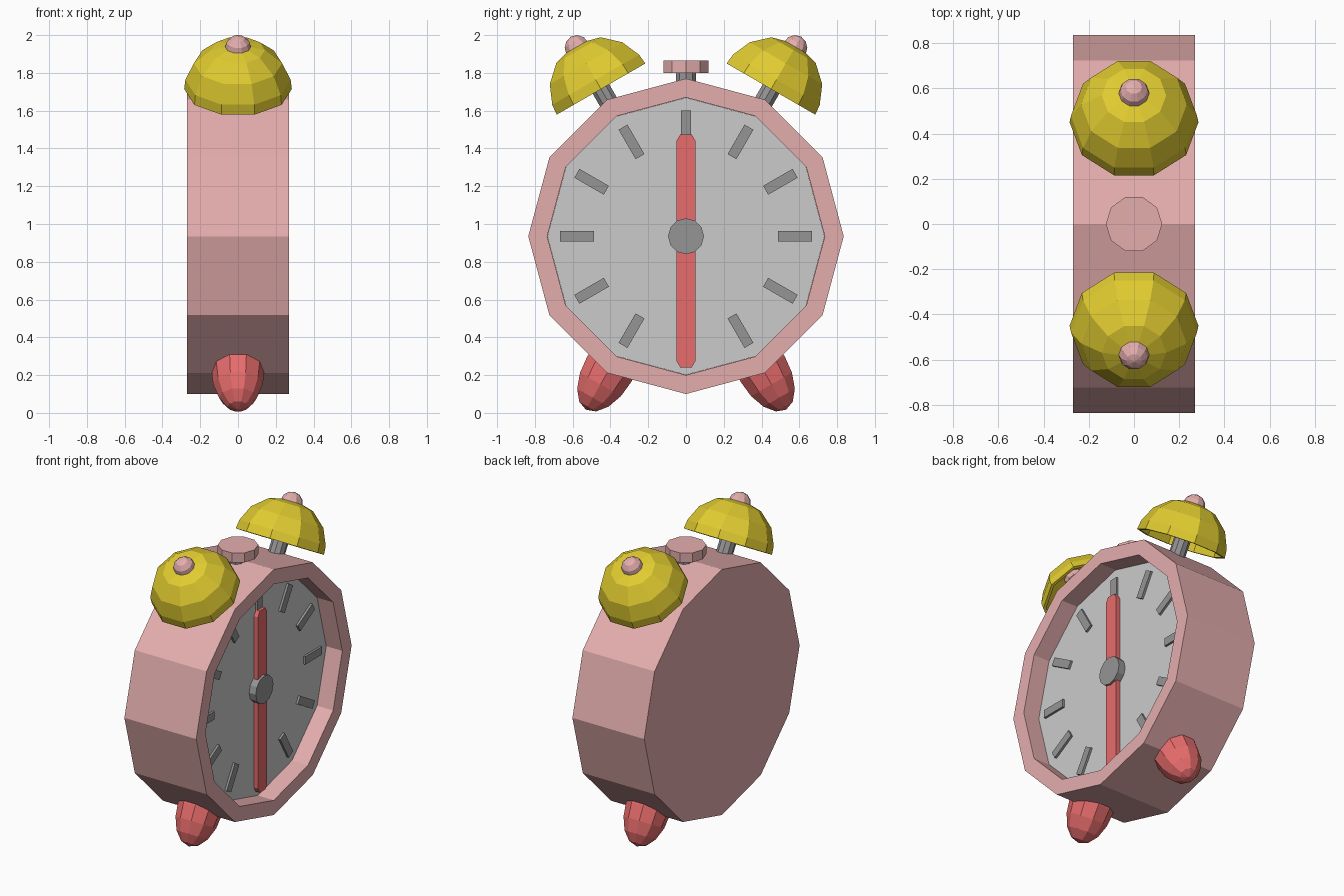
import bpy, bmesh
from math import sin, cos, pi, radians
from mathutils import Matrix, Vector

if "Cube" in bpy.data.objects:
    bpy.data.objects.remove(bpy.data.objects["Cube"])

CZ = 0.935  # height of the clock centre


def material(name, rgb):
    m = bpy.data.materials.new(name)
    m.diffuse_color = (*rgb, 1)
    m.use_nodes = True
    m.node_tree.nodes["Principled BSDF"].inputs["Base Color"].default_value = m.diffuse_color
    return m


PINK = material("pink", (0.78, 0.42, 0.42))
RED = material("red", (0.8, 0.15, 0.15))
GOLD = material("gold", (0.75, 0.6, 0.03))
DARK = material("dark_grey", (0.3, 0.3, 0.3))
PALE = material("pale_grey", (0.68, 0.68, 0.68))


def finish(name, bm, matrix, mat):
    bmesh.ops.remove_doubles(bm, verts=bm.verts, dist=1e-5)
    bmesh.ops.transform(bm, matrix=matrix, verts=bm.verts)
    bmesh.ops.recalc_face_normals(bm, faces=bm.faces)
    me = bpy.data.meshes.new(name)
    bm.to_mesh(me)
    bm.free()
    me.materials.append(mat)
    ob = bpy.data.objects.new(name, me)
    bpy.context.collection.objects.link(ob)
    return ob


def lathe(name, profile, segs, matrix, mat):
    """Turn (radius, height) points around local z; end points may be on the axis."""
    bm = bmesh.new()
    rings = []
    for r, h in profile:
        if r < 1e-6:
            rings.append([bm.verts.new((0, 0, h))])
        else:
            rings.append([bm.verts.new((r * cos(2 * pi * i / segs), r * sin(2 * pi * i / segs), h))
                          for i in range(segs)])
    for k, (a, b) in enumerate(zip(rings, rings[1:])):
        flat = abs(profile[k][1] - profile[k + 1][1]) < 1e-6
        if flat and len(a) == 1:
            bm.faces.new(b)
        elif flat and len(b) == 1:
            bm.faces.new(a)
        else:
            for i in range(segs):
                j = (i + 1) % segs
                quad = [a[i % len(a)], a[j % len(a)], b[j % len(b)], b[i % len(b)]]
                bm.faces.new(list(dict.fromkeys(quad)))
    for v in [v for v in bm.verts if not v.link_faces]:
        bm.verts.remove(v)
    return finish(name, bm, matrix, mat)


def disc(name, r, h0, h1, segs, matrix, mat):
    return lathe(name, [(0, h0), (r, h0), (r, h1), (0, h1)], segs, matrix, mat)


def prism(name, outline, x0, x1, matrix, mat):
    """Extrude a (y, z) outline along x."""
    bm = bmesh.new()
    f = bm.faces.new([bm.verts.new((x0, y, z)) for y, z in outline])
    ext = bmesh.ops.extrude_face_region(bm, geom=[f], use_keep_orig=True)
    bmesh.ops.translate(bm, vec=(x1 - x0, 0, 0),
                        verts=[g for g in ext["geom"] if isinstance(g, bmesh.types.BMVert)])
    return finish(name, bm, matrix, mat)


def spoke(deg):
    """Local z points outward from the clock centre."""
    return Matrix.Translation((0, 0, CZ)) @ Matrix.Rotation(radians(deg), 4, 'X')


def dome(r, h, angles, base):
    return [(r * cos(radians(a)) if abs(a) < 90 else 0, base + h * sin(radians(a))) for a in angles]


# Case with recessed front, and the dial
along_x = Matrix.Translation((0, 0, CZ)) @ Matrix.Rotation(pi / 2, 4, 'Y')
lathe("case", [(0, -0.27), (0.835, -0.27), (0.835, 0.27), (0.735, 0.27), (0.735, 0.13), (0, 0.13)],
      12, along_x, PINK)
disc("dial", 0.734, 0.131, 0.15, 12, along_x, PALE)

# Hour marks
for i in range(12):
    prism(f"hour_mark_{i + 1}", [(-0.027, 0.487), (0.027, 0.487), (0.027, 0.667), (-0.027, 0.667)],
          0.148, 0.165, spoke(30 * i), DARK)

# Hands and hub
for name, length, deg in (("hour_hand", 0.54, 0), ("minute_hand", 0.695, 180)):
    prism(name, [(-0.05, 0), (0.05, 0), (0.05, length - 0.035), (0.03, length),
                 (-0.03, length), (-0.05, length - 0.035)], 0.155, 0.185, spoke(deg), RED)
disc("hand_hub", 0.095, 0.148, 0.2, 12, along_x, DARK)

# Bells, knobs, stems and feet, mirrored left and right
up = [0, 12, 35, 60, 90]
for side, s in (("left", 1), ("right", -1)):
    m = spoke(30 * s)
    shell = dome(0.285, 0.275, up[::-1], 0.9) + dome(0.265, 0.255, up, 0.9)
    lathe(f"{side}_bell", shell, 10, m, GOLD)
    lathe(f"{side}_bell_knob", dome(0.07, 0.07, range(-90, 91, 30), 1.15), 10, m, PINK)
    disc(f"{side}_bell_stem", 0.053, 0.78, 1.15, 10, m, DARK)
    lathe(f"{side}_foot", dome(0.142, 0.25, [-90, -67.5, -45, -22.5, 0, 22.5, 45, 67.5, 90], 0.81),
          10, spoke(180 - 30 * s), RED)

# Top button
upright = Matrix.Identity(4)
disc("button_stem", 0.057, 1.7, 1.81, 10, upright, DARK)
disc("button_cap", 0.125, 1.8, 1.865, 10, upright, PINK)
